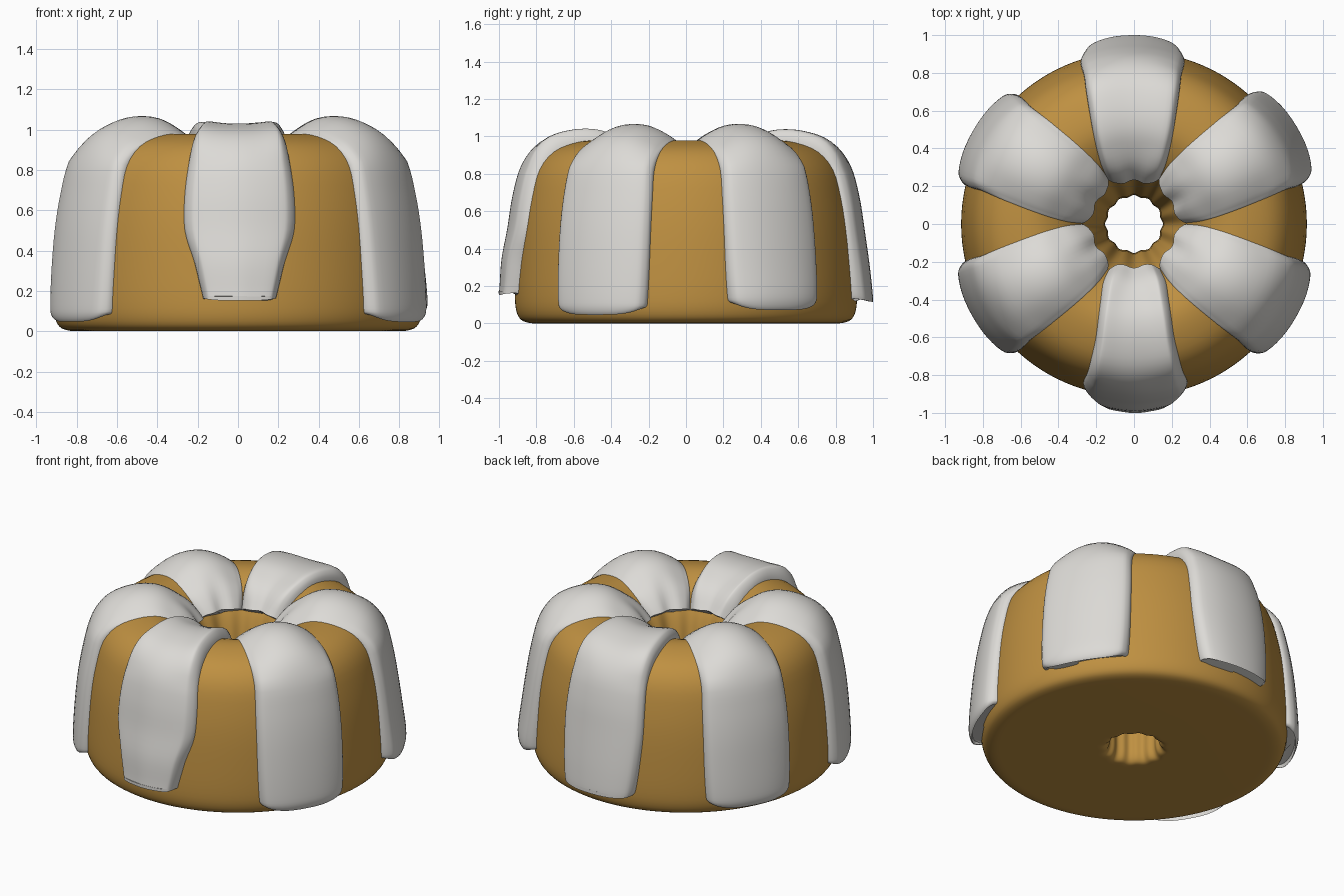
import bpy, bmesh, math
from mathutils import Vector

if "Cube" in bpy.data.objects:
    bpy.data.objects.remove(bpy.data.objects["Cube"])


def material(name, rgb, rough):
    m = bpy.data.materials.new(name)
    m.use_nodes = True
    m.diffuse_color = (*rgb, 1)
    bsdf = m.node_tree.nodes["Principled BSDF"]
    bsdf.inputs["Base Color"].default_value = (*rgb, 1)
    bsdf.inputs["Roughness"].default_value = rough
    return m


SPONGE = material("golden sponge", (0.52, 0.28, 0.053), 0.7)
ICING = material("white icing", (0.72, 0.705, 0.675), 0.5)


def spline(pts, n):
    """Smooth curve through points of any dimension."""
    out = []
    for i in range(len(pts) - 1):
        p0, p1, p2 = pts[max(i - 1, 0)], pts[i], pts[i + 1]
        p3 = pts[min(i + 2, len(pts) - 1)]
        for k in range(n):
            t = k / n
            out.append(tuple(
                0.5 * (2 * b + (c - a) * t + (2 * a - 5 * b + 4 * c - d) * t * t
                       + (3 * b - a - 3 * c + d) * t ** 3)
                for a, b, c, d in zip(p0, p1, p2, p3)))
    return out + [tuple(pts[-1])]


def clamp(x):
    return min(max(x, 0), 1)


def polar(r, ang, z):
    """Place a point, with small flutes around the centre hole."""
    r *= 1 + 0.035 * clamp((0.42 - r) / 0.2) * math.cos(12 * ang)
    return Vector((r * math.cos(ang), r * math.sin(ang), max(z, 0)))


def loft(name, rings, closed, mat, sharp):
    """Skin a list of closed rings; join the ends or cap them."""
    bm = bmesh.new()
    vs = [[bm.verts.new(p) for p in ring] for ring in rings]
    n, m = len(vs), len(vs[0])
    for i in range(n if closed else n - 1):
        a, b = vs[i], vs[(i + 1) % n]
        for j in range(m):
            bm.faces.new((a[j], a[(j + 1) % m], b[(j + 1) % m], b[j]))
    if not closed:
        bm.faces.new(vs[0])
        bm.faces.new(vs[-1])
    bmesh.ops.recalc_face_normals(bm, faces=bm.faces)
    me = bpy.data.meshes.new(name)
    bm.to_mesh(me)
    bm.free()
    me.materials.append(mat)
    ob = bpy.data.objects.new(name, me)
    bpy.context.collection.objects.link(ob)
    bpy.ops.object.select_all(action='DESELECT')
    ob.select_set(True)
    bpy.context.view_layer.objects.active = ob
    bpy.ops.object.shade_smooth_by_angle(angle=math.radians(sharp))


# Ring cake: outer wall, rounded crown, then down through the hole
WALL = [(.79, 0), (.84, .003), (.885, .022), (.908, .07), (.915, .15), (.91, .3)]
CROWN = [(.895, .5), (.868, .67), (.825, .82), (.745, .917), (.63, .965),
         (.52, .977), (.43, .95), (.34, .895), (.27, .81)]
HOLE = [(.22, .68), (.18, .5), (.155, .3), (.148, .12), (.152, .05),
        (.17, .012), (.2, 0), (.25, 0)]
profile = spline(WALL + CROWN + HOLE, 3)
SEG = 168
loft("ring_cake",
     [[polar(r, 2 * math.pi * s / SEG, z) for r, z in profile] for s in range(SEG)],
     True, SPONGE, 50)

# Icing cross-sections: (sideways position, share of thickness)
DOME = [(-1, -.2), (-.98, .2), (-.92, .52), (-.8, .78), (-.45, .96), (0, 1),
        (.45, .96), (.8, .78), (.92, .52), (.98, .2), (1, -.2)]
BEVEL = [(-1, -.25), (-.95, .25), (-.82, .75), (-.7, .88), (-.4, .95), (0, 1.02),
         (.4, .95), (.7, .88), (.82, .75), (.95, .25), (1, -.25)]


def icing(name, degrees, lower, widths, thick, section, rims, corner):
    """One poured strip: lower rows are (r, z, half angle, thickness).
    On the crown, rims raises (or, if negative, lowers) the strip's sides."""
    crown = [(r, z, w, t) for (r, z), w, t in zip(CROWN, widths, thick)]
    path = spline(lower + crown, 4)
    sec = spline(section, 3)
    centre = math.radians(degrees)
    rings = []
    for i, (r, z, half, t) in enumerate(path):
        a, b = path[max(i - 1, 0)], path[min(i + 1, len(path) - 1)]
        tan = Vector((b[0] - a[0], b[1] - a[1])).normalized()
        normal = Vector((tan.y, -tan.x))
        bend = rims * clamp((z - .82) / .12)
        top, under = [], []
        for w, h in sec:
            ang = centre + math.radians(half) * w
            k = t * h * (1 + bend * w * w)
            # sloping lower lip with rounded corners
            lift = corner * w ** 4 * max(0, 1 - i / 6)
            lip = .03 * max(h, 0) if i == 0 else 0
            top.append(polar(r + normal.x * k, ang, z + normal.y * k + lift + lip))
            if abs(w) < .97:
                under.append(polar(r - normal.x * .025, ang,
                                   z - normal.y * .025 + lift))
        rings.append(top + under[::-1])
    loft(name, rings, False, ICING, 45)


WIDE = [18, 18.2, 18.3, 19.5, 21.5, 24, 26.5, 29, 30]
FRONT = [18, 18.6, 18.2, 18.5, 19.5, 22, 25, 29, 30]
THICK = [.062, .06, .064, .078, .09, .088, .078, .064, .055]
THIN = [.06, .06, .06, .062, .056, .05, .05, .055, .055]

# Four side strips: name, direction, foot height, foot bulge
for name, deg, foot, bulge in (("left_back", 31, .08, .018),
                               ("right_back", 149.5, .07, 0),
                               ("right_front", 210, .052, 0),
                               ("left_front", 330, .052, .004)):
    icing(name + "_icing", deg,
          [(.912, foot, 15, .052 + bulge), (.915, foot + .025, 16.5, .066 + bulge),
           (.915, foot + .08, 17.2, .07 + bulge), (.91, .3, 17.7, .066 + bulge / 2)],
          WIDE, THICK, DOME, -.85, .035)

# Back strip, and the front strip that tapers to a narrow lip
icing("back_icing", 90.5,
      [(.915, .11, 14.8, .085), (.915, .16, 15.6, .083), (.91, .3, 16.8, .073)],
      WIDE, THIN, DOME, .8, .02)
icing("front_icing", 270.5,
      [(.915, .14, 11.5, .085), (.913, .2, 12.3, .082), (.91, .34, 14.5, .075)],
      FRONT, THIN, BEVEL, .8, .02)
